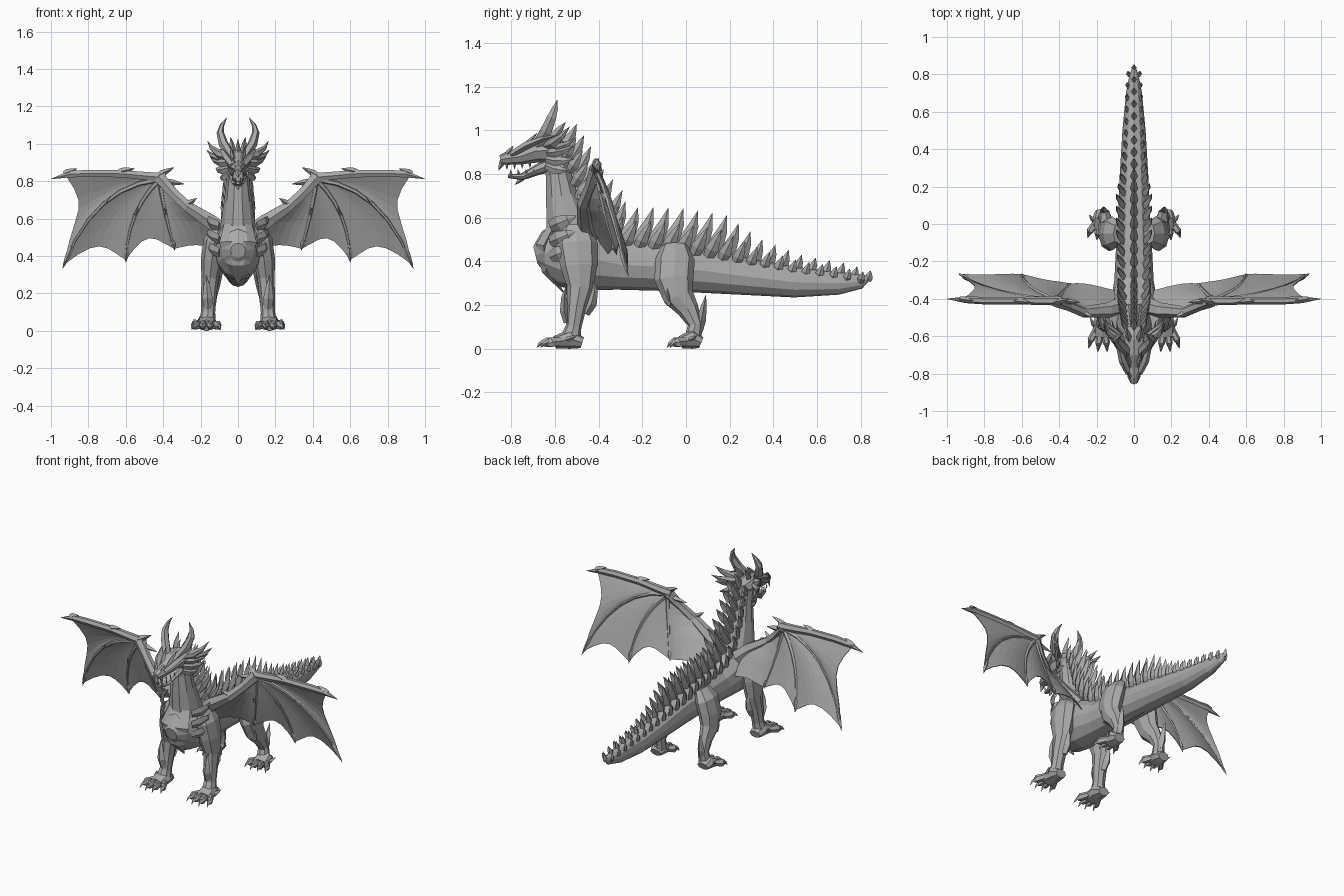
import bpy, bmesh, math
from mathutils import Vector as V

cube = bpy.data.objects.get("Cube")
if cube:
    bpy.data.objects.remove(cube)

grey = bpy.data.materials.new("stone_grey")
grey.use_nodes = True
grey.diffuse_color = (0.4, 0.4, 0.4, 1)
grey.node_tree.nodes["Principled BSDF"].inputs["Base Color"].default_value = (0.4, 0.4, 0.4, 1)


def finish(name, bm, mirror=False, thickness=0):
    if not thickness:
        bmesh.ops.remove_doubles(bm, verts=bm.verts, dist=0.0015)
    bmesh.ops.recalc_face_normals(bm, faces=bm.faces)
    mesh = bpy.data.meshes.new(name)
    bm.to_mesh(mesh)
    bm.free()
    mesh.materials.append(grey)
    obj = bpy.data.objects.new(name, mesh)
    bpy.context.collection.objects.link(obj)
    if thickness:
        mod = obj.modifiers.new("Thickness", 'SOLIDIFY')
        mod.thickness, mod.offset = thickness, 0
    if mirror:
        mod = obj.modifiers.new("Mirror", 'MIRROR')
        mod.use_mirror_merge = False
    return obj


def tube(bm, rows, sides=8, ref=(1, 0, 0)):
    """Loft elliptical rings; each row is x, y, z, half width along ref, half depth."""
    pts = [V(r[:3]) for r in rows]
    rings = []
    for i, r in enumerate(rows):
        t = (pts[min(i + 1, len(pts) - 1)] - pts[max(i - 1, 0)]).normalized()
        u = (V(ref) - t * t.dot(V(ref))).normalized()
        w = t.cross(u)
        rings.append([bm.verts.new(pts[i] + u * r[3] * math.cos(a) + w * r[4] * math.sin(a))
                      for a in (math.tau * k / sides for k in range(sides))])
    for a, b in zip(rings, rings[1:]):
        for k in range(sides):
            n = (k + 1) % sides
            bm.faces.new((a[k], a[n], b[n], b[k]))
    bm.faces.new(rings[0])
    bm.faces.new(rings[-1])


def spike(bm, base, tip, w, d, bend=(0, 0, 0), sides=4, ref=(1, 0, 0)):
    """Leaf shaped, optionally bent spike."""
    base, tip, bend = V(base), V(tip), V(bend)
    rows = []
    for f, s in ((0, .75), (.3, 1), (.65, .62), (1, .01)):
        p = base.lerp(tip, f) + bend * 4 * f * (1 - f)
        rows.append((*p, w * s, d * s))
    tube(bm, rows, sides, ref)


def along(points, f):
    """Point at fraction f of a polyline."""
    points = [V(p) for p in points]
    lens = [(b - a).length for a, b in zip(points, points[1:])]
    d = f * sum(lens)
    for a, b, l in zip(points, points[1:], lens):
        if d <= l:
            return a.lerp(b, d / l)
        d -= l
    return points[-1]


# Torso and tail: y, z, half width, half height
torso = [(.85, .33, .003, .004), (.8, .308, .024, .033), (.7, .30, .043, .052),
         (.5, .305, .062, .07), (.3, .328, .074, .083), (.1, .355, .082, .1),
         (-.1, .375, .095, .11), (-.3, .385, .105, .115), (-.45, .415, .13, .15),
         (-.57, .44, .125, .155), (-.65, .44, .09, .1), (-.69, .43, .04, .04)]
bm = bmesh.new()
tube(bm, [(0, *r) for r in torso], 12)
finish("torso_and_tail", bm)

# Neck
neck = [(-.52, .46, .11, .13), (-.545, .59, .09, .1), (-.57, .7, .074, .076),
        (-.585, .8, .062, .06), (-.605, .88, .056, .06), (-.63, .93, .04, .04)]
bm = bmesh.new()
tube(bm, [(0, *r) for r in neck], 10)
finish("neck", bm)

# Breast plate and shoulder scales
bm = bmesh.new()
spike(bm, (0, -.6, .57), (0, -.55, .245), .1, .04, (0, -.08, 0), 6)
finish("breast_plate", bm)
bm = bmesh.new()
for z in (.56, .49, .42):
    spike(bm, (.1, -.62, z), (.15, -.5, z + .05), .012, .035, (.03, 0, 0))
finish("shoulder_scales", bm, True)

# Skull and jaw
bm = bmesh.new()
skull = [(-.55, .9, .045, .045), (-.62, .91, .07, .06), (-.69, .905, .066, .053),
         (-.76, .88, .045, .036), (-.82, .872, .034, .03), (-.85, .865, .018, .022)]
tube(bm, [(0, *r) for r in skull], 8)
spike(bm, (0, -.835, .87), (0, -.858, .815), .018, .014)
finish("skull", bm)
bm = bmesh.new()
jaw = [(-.6, .85, .055, .035), (-.68, .82, .045, .025), (-.75, .788, .032, .016),
       (-.815, .79, .01, .008)]
tube(bm, [(0, *r) for r in jaw], 8)
spike(bm, (0, -.74, .79), (0, -.785, .75), .014, .012)
finish("jaw", bm)

# Teeth, brows and cheek frills
bm = bmesh.new()
for i in range(4):
    y = -.82 + i * .035
    spike(bm, (.027 + i * .005, y, .85), (.027 + i * .005, y, .818 + i * .004), .005, .006)
    spike(bm, (.012 + i * .008, y + .02, .792 + i * .006), (.014 + i * .008, y + .015, .822), .005, .006)
finish("teeth", bm, True)
bm = bmesh.new()
spike(bm, (.03, -.8, .89), (.09, -.58, .98), .02, .018, (.015, 0, .015))
spike(bm, (.02, -.76, .9), (.04, -.68, .99), .012, .016)
spike(bm, (.02, -.82, .89), (.03, -.79, .93), .01, .012)
finish("brows", bm, True)
bm = bmesh.new()
for z, tip in ((.9, (.15, -.51, .93)), (.87, (.12, -.51, .87)), (.84, (.09, -.53, .82))):
    spike(bm, (.05, -.64, z), tip, .012, .024, (.015, 0, -.01))
finish("cheek_frills", bm, True)

# Horns
bm = bmesh.new()
tube(bm, [(.035, -.68, .93, .024, .03), (.078, -.64, 1, .026, .03), (.095, -.615, 1.06, .02, .024),
          (.085, -.6, 1.1, .012, .015), (.06, -.59, 1.14, .001, .001)], 6)
spike(bm, (.05, -.64, .93), (.165, -.53, 1.02), .022, .026, (.015, 0, -.015), 6)
spike(bm, (.05, -.62, .92), (.17, -.5, .97), .018, .022, (.015, 0, -.015), 6)
spike(bm, (.025, -.62, .95), (.04, -.55, 1.04), .016, .022)
finish("horns", bm, True)

# Back spines: one central row with a staggered row on either side
back = [(0, -.57, .93), (0, -.525, .82), (0, -.49, .7), (0, -.43, .6), (0, -.33, .5),
        (0, -.1, .475), (0, .1, .445), (0, .3, .4), (0, .5, .365), (0, .7, .345), (0, .83, .33)]
sizes = [.1, .12, .14, .16, .15, .17, .17, .1, .065, .05, .03]


def size_at(p):
    for (a, s), (b, t) in zip(zip(back, sizes), zip(back[1:], sizes[1:])):
        if p.y <= b[1]:
            return s + (t - s) * (p.y - a[1]) / (b[1] - a[1])
    return sizes[-1]


center, sides_bm = bmesh.new(), bmesh.new()
count = 26
for i in range(count):
    p = along(back, i / (count - 1))
    h = size_at(p)
    lean = .7 if p.y < -.4 else .5
    spike(center, p - V((0, 0, .02)), p + V((0, h * lean, h)), .014 + h * .04, .015 + h * .13,
          (0, h * .06, -h * .03))
    p = along(back, (i + .5) / count)
    h = size_at(p) * .75
    x = .012 + h * .3
    spike(sides_bm, p + V((x, 0, -.03)), p + V((x + h * .35, h * lean, h * .8)), .01 + h * .04,
          .014 + h * .13, (.01, 0, 0))
finish("back_spines", center)
finish("side_spines", sides_bm, True)

# Legs
front = [(.1, -.5, .56, .035, .06), (.125, -.5, .48, .06, .095), (.14, -.49, .38, .058, .085),
         (.15, -.485, .28, .046, .06), (.155, -.5, .2, .042, .046), (.16, -.515, .1, .038, .036),
         (.165, -.53, .04, .045, .05)]
hind = [(.08, -.05, .47, .035, .06), (.115, -.05, .41, .055, .09), (.135, -.055, .32, .055, .09),
        (.145, -.035, .24, .048, .07), (.15, .01, .18, .037, .05), (.155, .042, .11, .033, .034),
        (.16, .03, .04, .04, .04)]
for name, rows in (("front", front), ("hind", hind)):
    bm = bmesh.new()
    tube(bm, rows, 8)
    if name == "front":
        spike(bm, (.15, -.46, .16), (.155, -.425, .32), .025, .025, (0, .02, 0))
        spike(bm, (.16, -.545, .12), (.17, -.545, .3), .028, .02, (0, -.015, 0))
    else:
        spike(bm, (.155, .06, .08), (.165, .092, .25), .025, .022)
        spike(bm, (.16, -.07, .2), (.16, -.1, .34), .028, .022)
    finish(name + "_legs", bm, True)

    # Foot with four toes and claws; hind feet are shorter
    def place(x, y, z):
        return (x, y, z) if name == "front" else (x + .005, .07 + (y + .475) * .75, z)
    bm = bmesh.new()
    tube(bm, [(*place(.165, -.475, .028), .038, .026), (*place(.165, -.53, .045), .052, .045),
              (*place(.17, -.6, .03), .055, .029)], 8)
    for dx in (-.054, -.018, .018, .054):
        reach = abs(dx) * .5
        knuckle = place(.168 + dx * 1.15, -.645 + reach, .03)
        tube(bm, [(*place(.167 + dx * .7, -.57, .035), .018, .02), (*knuckle, .019, .026),
                  (*place(.168 + dx * 1.25, -.665 + reach, .022), .01, .013)], 6)
        spike(bm, knuckle, place(.168 + dx * 1.4, -.695 + reach, .004), .012, .014, (0, 0, .01))
    spike(bm, place(.21, -.55, .04), place(.235, -.5, .06), .012, .012)
    finish(name + "_feet", bm, True)

# Wing skeleton: each finger curves from the wrist through a middle point to its tip
wrist = V((.42, -.41, .81))
lead = [wrist, V((.6, -.41, .835)), V((.92, -.405, .83))]
fingers = [lead,
           [wrist, V((.72, -.36, .68)), V((.93, -.27, .355))],
           [wrist, V((.55, -.34, .62)), V((.6, -.27, .38))],
           [wrist, V((.385, -.37, .62)), V((.34, -.32, .44))],
           [wrist, V((.27, -.46, .66)), V((.12, -.44, .57)), V((.09, -.36, .43))]]


def curve(c, f):
    if len(c) > 3:
        return along(c, f)
    mid = c[1] * 2 - (c[0] + c[2]) / 2
    return c[0] * (1 - f) ** 2 + mid * 2 * f * (1 - f) + c[2] * f * f


bm = bmesh.new()
tube(bm, [(.07, -.44, .52, .05, .05), (.14, -.46, .58, .04, .045), (.27, -.47, .665, .03, .032),
          (.35, -.44, .74, .025, .03), (.42, -.41, .82, .034, .036)], 6, (0, 1, 0))
tube(bm, [(.39, -.41, .82, .026, .03), (.46, -.41, .825, .024, .026), (.62, -.41, .84, .02, .022),
          (.8, -.41, .842, .02, .022), (.9, -.405, .838, .018, .02), (1, -.4, .812, .001, .001)],
     6, (0, 1, 0))
for base, tip in (((.43, -.42, .83), (.34, -.4, .875)), ((.4, -.41, .8), (.285, -.42, .785)),
                  ((.64, -.41, .85), (.55, -.42, .868)), ((.93, -.4, .84), (.86, -.41, .868)),
                  ((.28, -.47, .67), (.22, -.5, .71))):
    spike(bm, base, tip, .016, .018, ref=(0, 1, 0))
for f in fingers[1:4]:
    tube(bm, [(*curve(f, k / 6), .015 - k * .0015, .015 - k * .0015) for k in range(7)], 5, (0, 1, 0))
    spike(bm, curve(f, .88), curve(f, 1.03), .013, .016, ref=(0, 1, 0))
    spike(bm, curve(f, .5), curve(f, .42) + V((0, -.03, .01)), .008, .01)
finish("wing_bones", bm, True)

# Wing membrane: panels between neighbouring fingers with scalloped rims
bm = bmesh.new()
for (a, b), scallop in zip(zip(fingers, fingers[1:]), (.13, .13, .2, .06)):
    n = 6
    grid = []
    for i in range(n + 1):
        u = i / n
        s = 1 - scallop * math.sin(math.pi * u)
        row = []
        for j in range(n + 1):
            f = max(j / n, .02) * s
            p = curve(a, f).lerp(curve(b, f), u)
            p.y += .025 * math.sin(math.pi * u) * f
            row.append(bm.verts.new(p))
        grid.append(row)
    for i in range(n):
        for j in range(n):
            bm.faces.new((grid[i][j], grid[i + 1][j], grid[i + 1][j + 1], grid[i][j + 1]))
finish("wing_membrane", bm, True, .005)
